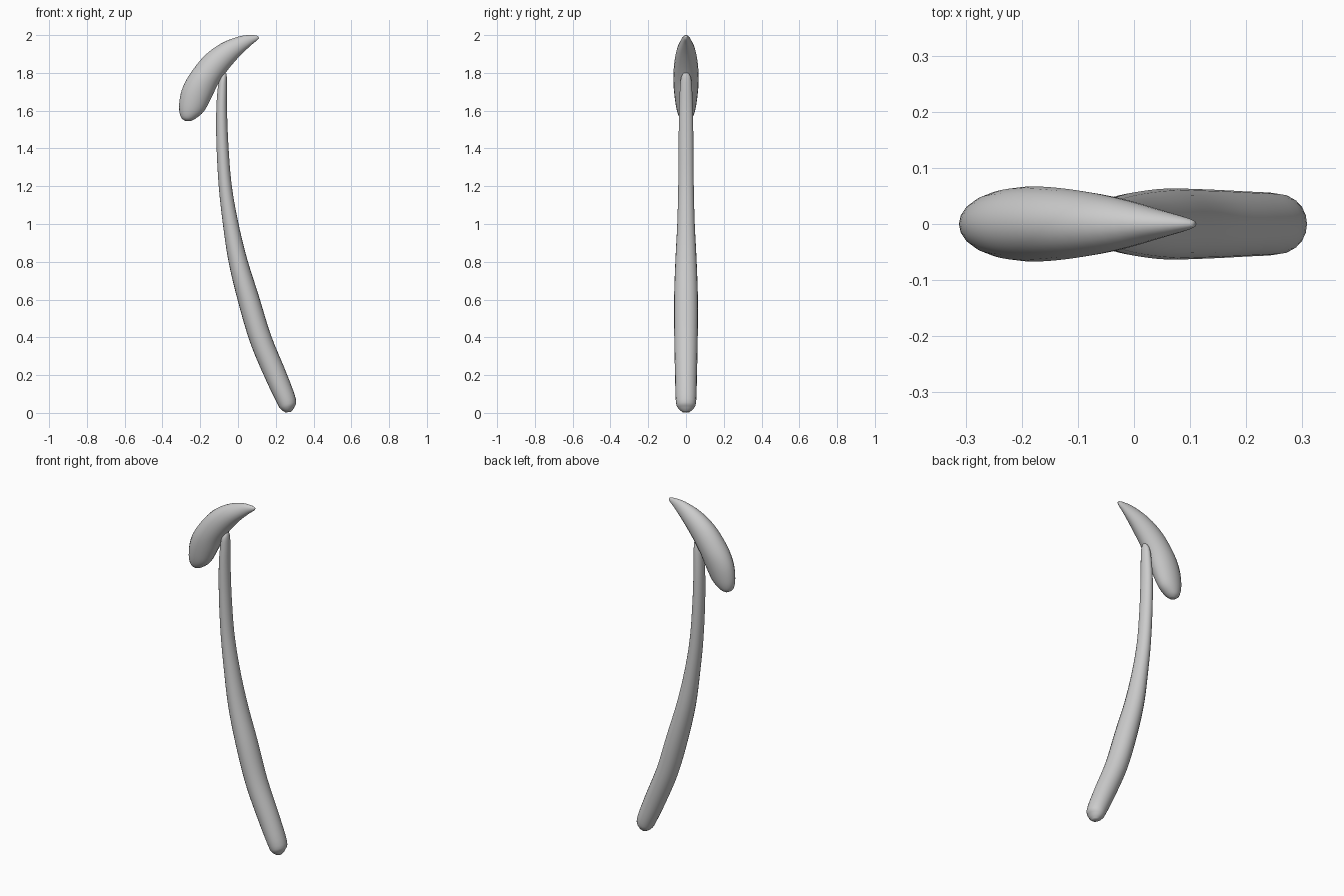
import bpy, bmesh, math

SIDES = 20
STEPS = 4


def smooth_rows(rows):
    """Catmull-Rom resampling of the section table."""
    out = []
    for i in range(len(rows) - 1):
        a, b, c, d = (rows[max(i - 1, 0)], rows[i], rows[i + 1],
                      rows[min(i + 2, len(rows) - 1)])
        for s in range(STEPS):
            t = s / STEPS
            out.append([0.5 * (2 * q + (r - p) * t + (2 * p - 5 * q + 4 * r - u) * t * t
                               + (3 * q - p - 3 * r + u) * t ** 3)
                        for p, q, r, u in zip(a, b, c, d)])
    return out + [rows[-1]]


def loft(name, rows):
    """Elliptical sections: two opposite outline points (x, z, x, z) and half depth in y."""
    bm = bmesh.new()
    rings = []
    for x1, z1, x2, z2, h in smooth_rows(rows):
        ring = []
        for k in range(SIDES):
            a = 2 * math.pi * k / SIDES
            c = math.cos(a) / 2
            ring.append(bm.verts.new(((x1 + x2) / 2 + (x2 - x1) * c,
                                      h * math.sin(a),
                                      (z1 + z2) / 2 + (z2 - z1) * c)))
        rings.append(ring)
    for r, s in zip(rings, rings[1:]):
        for k in range(SIDES):
            n = (k + 1) % SIDES
            bm.faces.new((r[k], r[n], s[n], s[k]))
    bm.faces.new(rings[0])
    bm.faces.new(rings[-1])
    bmesh.ops.recalc_face_normals(bm, faces=bm.faces)
    mesh = bpy.data.meshes.new(name)
    bm.to_mesh(mesh)
    bm.free()
    mesh.shade_smooth()
    obj = bpy.data.objects.new(name, mesh)
    bpy.context.collection.objects.link(obj)
    return obj


# Curved handle, from the rounded butt up to the thin neck
loft("handle", [
    (0.25, 0.003, 0.28, 0.004, 0.018),
    (0.226, 0.02, 0.298, 0.03, 0.042),
    (0.205, 0.055, 0.306, 0.075, 0.054),
    (0.145, 0.18, 0.255, 0.215, 0.058),
    (0.065, 0.37, 0.175, 0.41, 0.062),
    (0.0, 0.59, 0.11, 0.62, 0.063),
    (-0.05, 0.80, 0.047, 0.82, 0.056),
    (-0.08, 1.00, 0.0, 1.015, 0.046),
    (-0.102, 1.20, -0.034, 1.21, 0.041),
    (-0.114, 1.42, -0.051, 1.42, 0.039),
    (-0.115, 1.60, -0.058, 1.60, 0.037),
    (-0.107, 1.72, -0.058, 1.72, 0.032),
    (-0.096, 1.775, -0.059, 1.775, 0.026),
    (-0.082, 1.80, -0.063, 1.80, 0.012),
])

# Curved head, blunt at the low end and pointed at the high end
loft("head", [
    (-0.278, 1.545, -0.25, 1.545, 0.014),
    (-0.302, 1.565, -0.222, 1.56, 0.034),
    (-0.312, 1.62, -0.18, 1.597, 0.050),
    (-0.299, 1.705, -0.14, 1.67, 0.062),
    (-0.257, 1.79, -0.103, 1.745, 0.067),
    (-0.178, 1.89, -0.053, 1.817, 0.062),
    (-0.087, 1.957, 0.01, 1.89, 0.048),
    (0.01, 1.994, 0.07, 1.947, 0.026),
    (0.075, 2.0, 0.104, 1.975, 0.012),
    (0.104, 1.996, 0.111, 1.986, 0.005),
])
